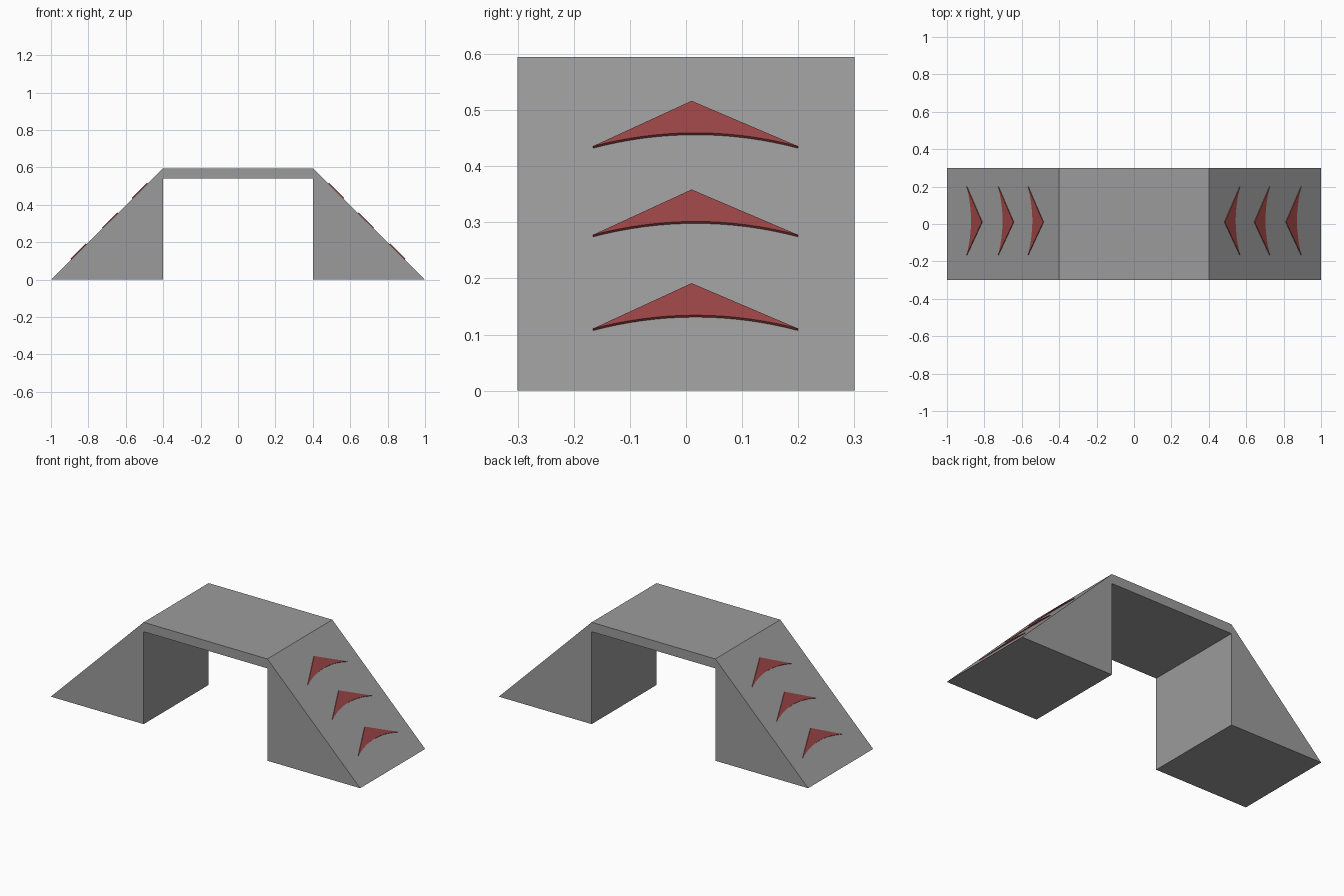
import bpy
import bmesh
from mathutils import Vector

if "Cube" in bpy.data.objects:
    bpy.data.objects.remove(bpy.data.objects["Cube"])

H = 0.595                      # deck height
HALF, DECK = 1.0, 0.4          # half length, half deck length


def material(name, color):
    mat = bpy.data.materials.new(name)
    mat.diffuse_color = color
    mat.use_nodes = True
    mat.node_tree.nodes["Principled BSDF"].inputs["Base Color"].default_value = mat.diffuse_color
    return mat


def prism(name, ring_a, ring_b, mat):
    """Closed solid between two matching outlines."""
    n = len(ring_a)
    faces = [list(range(n))[::-1], list(range(n, 2 * n))]
    faces += [[i, (i + 1) % n, n + (i + 1) % n, n + i] for i in range(n)]
    mesh = bpy.data.meshes.new(name)
    mesh.from_pydata([tuple(v) for v in ring_a + ring_b], [], faces)
    bm = bmesh.new()
    bm.from_mesh(mesh)
    bmesh.ops.recalc_face_normals(bm, faces=bm.faces)
    bm.to_mesh(mesh)
    bm.free()
    mesh.materials.append(mat)
    obj = bpy.data.objects.new(name, mesh)
    bpy.context.collection.objects.link(obj)
    return obj


grey = material("concrete_grey", (0.33, 0.33, 0.33, 1))
red = material("arrow_red", (0.33, 0.06, 0.06, 1))

# Bridge body: two ramps joined by a thin deck
right = [(DECK, 0.54), (DECK, 0), (HALF, 0), (DECK, H)]
profile = right + [(-x, z) for x, z in reversed(right)]
prism("ramp_bridge",
      [Vector((x, -0.3, z)) for x, z in profile],
      [Vector((x, 0.3, z)) for x, z in profile], grey)

# Arrow outline (y, height above tail tips): apex plus curved tail edge
Y0, Y1, N = -0.166, 0.2, 16
outline = [(0.01, 0.081)]
for i in range(N + 1):
    t = i / N
    outline.append((Y0 + (Y1 - Y0) * t, 0.024 * 4 * t * (1 - t)))

normal = Vector((H, 0, HALF - DECK)).normalized()


def arrow(name, z0, side):
    """Thin red arrow lying on one ramp, slightly sunk into it."""
    def ring(offset):
        pts = []
        for y, dz in outline:
            z = z0 + dz
            p = Vector((HALF - z * (HALF - DECK) / H, y, z)) + normal * offset
            pts.append(Vector((p.x * side, p.y, p.z)))
        return pts
    prism(name, ring(-0.002), ring(0.005), red)


# Three arrows on each ramp
for side, label in ((1, "right"), (-1, "left")):
    for k, z0 in enumerate((0.107, 0.274, 0.432)):
        arrow(f"{label}_arrow_{k + 1}", z0, side)
